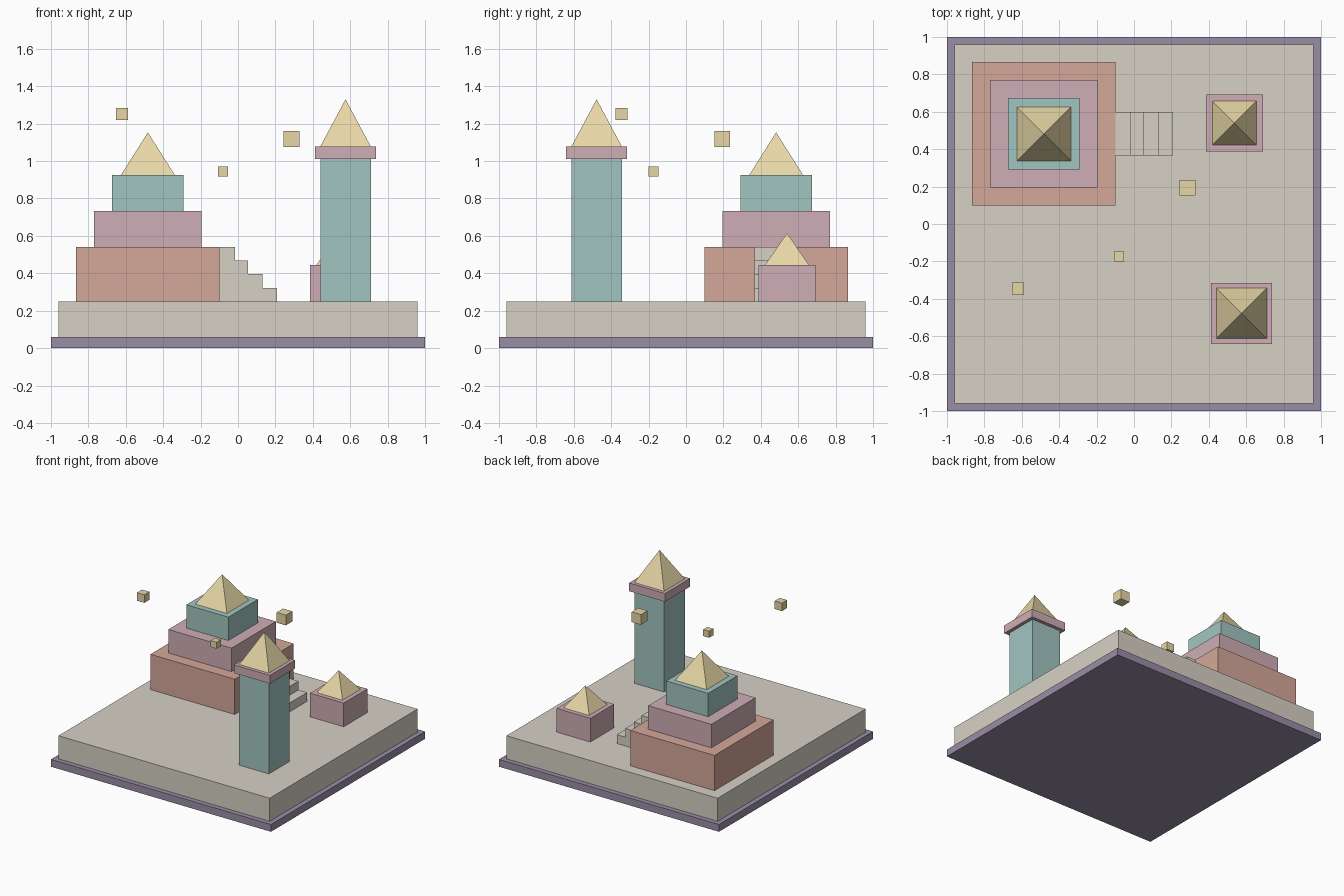
import bpy, bmesh

if "Cube" in bpy.data.objects:
    bpy.data.objects.remove(bpy.data.objects["Cube"])


def material(name, rgb):
    m = bpy.data.materials.new(name)
    m.diffuse_color = (*rgb, 1)
    m.use_nodes = True
    m.node_tree.nodes["Principled BSDF"].inputs["Base Color"].default_value = m.diffuse_color
    return m


STONE = material("stone", (0.68, 0.64, 0.56))
PURPLE = material("purple", (0.32, 0.27, 0.38))
CORAL = material("coral", (0.66, 0.39, 0.32))
PINK = material("pink", (0.62, 0.42, 0.47))
TEAL = material("teal", (0.36, 0.56, 0.53))
GOLD = material("gold", (0.80, 0.68, 0.38))


def finish(name, bm, mat):
    bmesh.ops.recalc_face_normals(bm, faces=bm.faces)
    mesh = bpy.data.meshes.new(name)
    bm.to_mesh(mesh)
    bm.free()
    mesh.materials.append(mat)
    obj = bpy.data.objects.new(name, mesh)
    bpy.context.collection.objects.link(obj)
    return obj


def block(name, x, y, half, z0, z1, mat):
    """Square block centred on x, y between two heights."""
    bm = bmesh.new()
    bmesh.ops.create_cube(bm, size=1)
    for v in bm.verts:
        v.co = (x + v.co.x * 2 * half, y + v.co.y * 2 * half,
                z0 + (v.co.z + 0.5) * (z1 - z0))
    return finish(name, bm, mat)


def pyramid(name, x, y, half, z0, z1, mat=GOLD):
    """Four-sided roof."""
    bm = bmesh.new()
    base = [bm.verts.new((x + sx * half, y + sy * half, z0))
            for sx, sy in ((-1, -1), (1, -1), (1, 1), (-1, 1))]
    tip = bm.verts.new((x, y, z1))
    bm.faces.new(base)
    for i in range(4):
        bm.faces.new((base[i], base[(i + 1) % 4], tip))
    return finish(name, bm, mat)


# Ground slabs
G = 0.25
block("base_rim", 0, 0, 1.0, 0, 0.06, PURPLE)
block("ground_slab", 0, 0, 0.96, 0.06, G, STONE)

# Stepped temple
TX, TY = -0.482, 0.482
block("temple_lower_tier", TX, TY, 0.383, G, 0.54, CORAL)
block("temple_middle_tier", TX, TY, 0.287, 0.54, 0.733, PINK)
block("temple_upper_tier", TX, TY, 0.191, 0.733, 0.925, TEAL)
pyramid("temple_roof", TX, TY, 0.144, 0.925, 1.153)

# Stairs: stepped profile extruded along y
STEPS, X0, TOP, Y0, Y1 = 4, -0.099, 0.54, 0.367, 0.60
rise = (TOP - G) / STEPS
profile = [(X0, G), (X0, TOP)]
for i, x in enumerate((-0.017, 0.054, 0.130, 0.209)):
    profile += [(x, TOP - i * rise), (x, TOP - (i + 1) * rise)]
bm = bmesh.new()
side = bm.faces.new([bm.verts.new((x, Y0, z)) for x, z in profile])
ext = bmesh.ops.extrude_face_region(bm, geom=[side], use_keep_orig=True)
bmesh.ops.translate(bm, vec=(0, Y1 - Y0, 0),
                    verts=[g for g in ext["geom"] if isinstance(g, bmesh.types.BMVert)])
finish("temple_stairs", bm, STONE)

# Watch tower
WX, WY = 0.575, -0.478
block("tower_shaft", WX, WY, 0.135, G, 1.01, TEAL)
block("tower_cap", WX, WY, 0.163, 1.01, 1.078, PINK)
pyramid("tower_roof", WX, WY, 0.135, 1.078, 1.33)

# Small house
HX, HY = 0.537, 0.54
block("house_walls", HX, HY, 0.153, G, 0.445, PINK)
pyramid("house_roof", HX, HY, 0.117, 0.445, 0.615)

# Floating cubes
for i, (x, y, z, h) in enumerate(((-0.62, -0.345, 1.252, 0.033),
                                  (0.286, 0.194, 1.118, 0.042),
                                  (-0.08, -0.174, 0.944, 0.027))):
    block(f"floating_cube_{i + 1}", x, y, h, z - h, z + h, GOLD)
